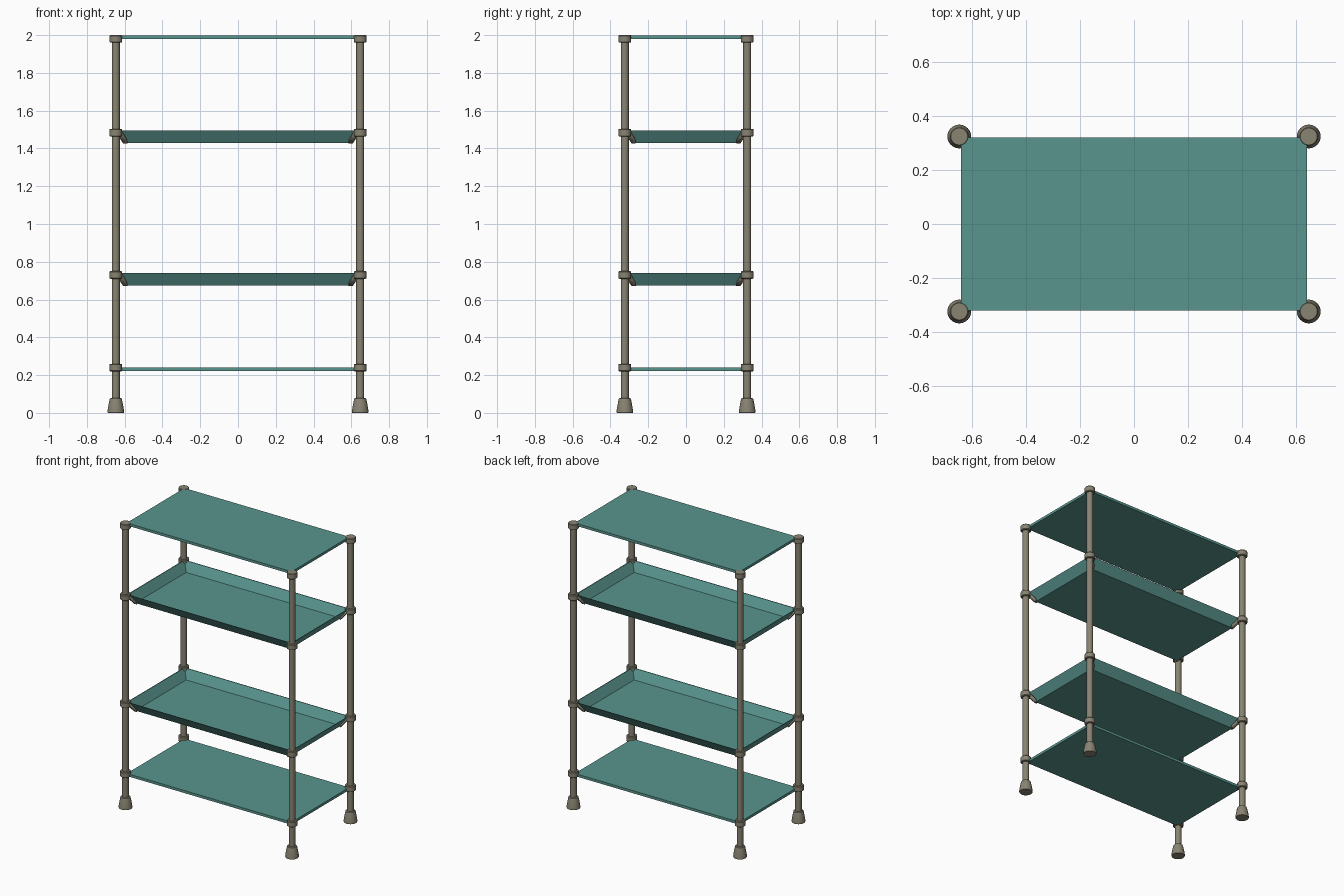
import bpy, bmesh, math
from mathutils import Vector

if "Cube" in bpy.data.objects:
    bpy.data.objects.remove(bpy.data.objects["Cube"])

PX, PY = 0.647, 0.324      # post centres
SX, SY = 0.64, 0.32        # shelf half sizes


def material(name, color):
    m = bpy.data.materials.new(name)
    m.diffuse_color = color
    m.use_nodes = True
    m.node_tree.nodes["Principled BSDF"].inputs["Base Color"].default_value = m.diffuse_color
    return m


TEAL = material("teal", (0.10, 0.30, 0.27, 1))
METAL = material("warm_grey", (0.25, 0.23, 0.17, 1))


def finish(name, bm, mat, mirror=False):
    bmesh.ops.recalc_face_normals(bm, faces=bm.faces)
    me = bpy.data.meshes.new(name)
    for f in bm.faces:
        f.smooth = True
    bm.to_mesh(me)
    bm.free()
    me.set_sharp_from_angle(angle=math.radians(30))
    me.materials.append(mat)
    ob = bpy.data.objects.new(name, me)
    bpy.context.collection.objects.link(ob)
    if mirror:
        mod = ob.modifiers.new("four_corners", 'MIRROR')
        mod.use_axis = (True, True, False)
        mod.use_mirror_merge = False
    return ob


def lathe(name, profile, n=32):
    # closed round part around the post axis, repeated at all four corners
    bm = bmesh.new()
    rings = [[bm.verts.new((PX + r * math.cos(2 * math.pi * i / n),
                            PY + r * math.sin(2 * math.pi * i / n), z))
              for i in range(n)] for r, z in profile]
    for a, b in zip(rings, rings[1:]):
        for i in range(n):
            j = (i + 1) % n
            bm.faces.new((a[i], a[j], b[j], b[i]))
    bm.faces.new(rings[0])
    bm.faces.new(rings[-1])
    return finish(name, bm, METAL, True)


def loft_rects(name, rects):
    # stack of rectangles (half x, half y, z) joined into one closed skin
    bm = bmesh.new()
    rings = [[bm.verts.new((sx * x, sy * y, z))
              for sx, sy in ((-1, -1), (1, -1), (1, 1), (-1, 1))]
             for x, y, z in rects]
    for a, b in zip(rings, rings[1:]):
        for i in range(4):
            j = (i + 1) % 4
            bm.faces.new((a[i], a[j], b[j], b[i]))
    bm.faces.new(rings[0])
    bm.faces.new(rings[-1])
    return finish(name, bm, TEAL)


def tray(name, zb, zt):
    t = 0.005
    loft_rects(name, [(SX - 0.04, SY - 0.04, zb), (SX, SY, zt),
                      (SX - t, SY - t, zt), (SX - 0.04 - t, SY - 0.04 - t, zb + t)])


def clip(name, zb, zt):
    # angled bracket hugging the outside of a tray corner
    bm = bmesh.new()
    o = 0.005
    top = Vector((SX + o, SY + o, zt))
    low = Vector((SX - 0.04 + o, SY - 0.04 + o, zb))
    c1, c2 = bm.verts.new(top), bm.verts.new(low)
    for d in (Vector((-1, 0, 0)), Vector((0, -1, 0))):
        a = bm.verts.new(top + d * 0.03)
        m = bm.verts.new(low.lerp(top, 0.25) + d * 0.027)
        b = bm.verts.new(low + d * 0.02)
        bm.faces.new((c1, a, m, b, c2))
    ob = finish(name, bm, METAL, True)
    s = ob.modifiers.new("thickness", 'SOLIDIFY')
    s.thickness = 0.009
    s.offset = 0


# posts and feet
lathe("post", [(0.021, 0.06), (0.021, 1.99)])
lathe("foot", [(0.042, 0), (0.044, 0.004), (0.043, 0.015), (0.039, 0.04),
               (0.034, 0.065), (0.031, 0.076), (0.026, 0.08)])

# collars at each shelf level
for label, z in (("bottom", 0.22), ("lower", 0.71), ("upper", 1.463), ("top", 1.96)):
    h = 0.04
    lathe(label + "_collar", [(0.029, z), (0.034, z + 0.004),
                              (0.034, z + h - 0.004), (0.031, z + h)])

# flat shelves
for label, z in (("bottom", 0.221), ("top", 1.98)):
    loft_rects(label + "_shelf", [(SX, SY, z), (SX, SY, z + 0.018)])

# trays with corner clips
for label, zb, zt in (("lower", 0.675, 0.74), ("upper", 1.43, 1.495)):
    tray(label + "_tray", zb, zt)
    clip(label + "_clip", zb, zt - 0.004)
